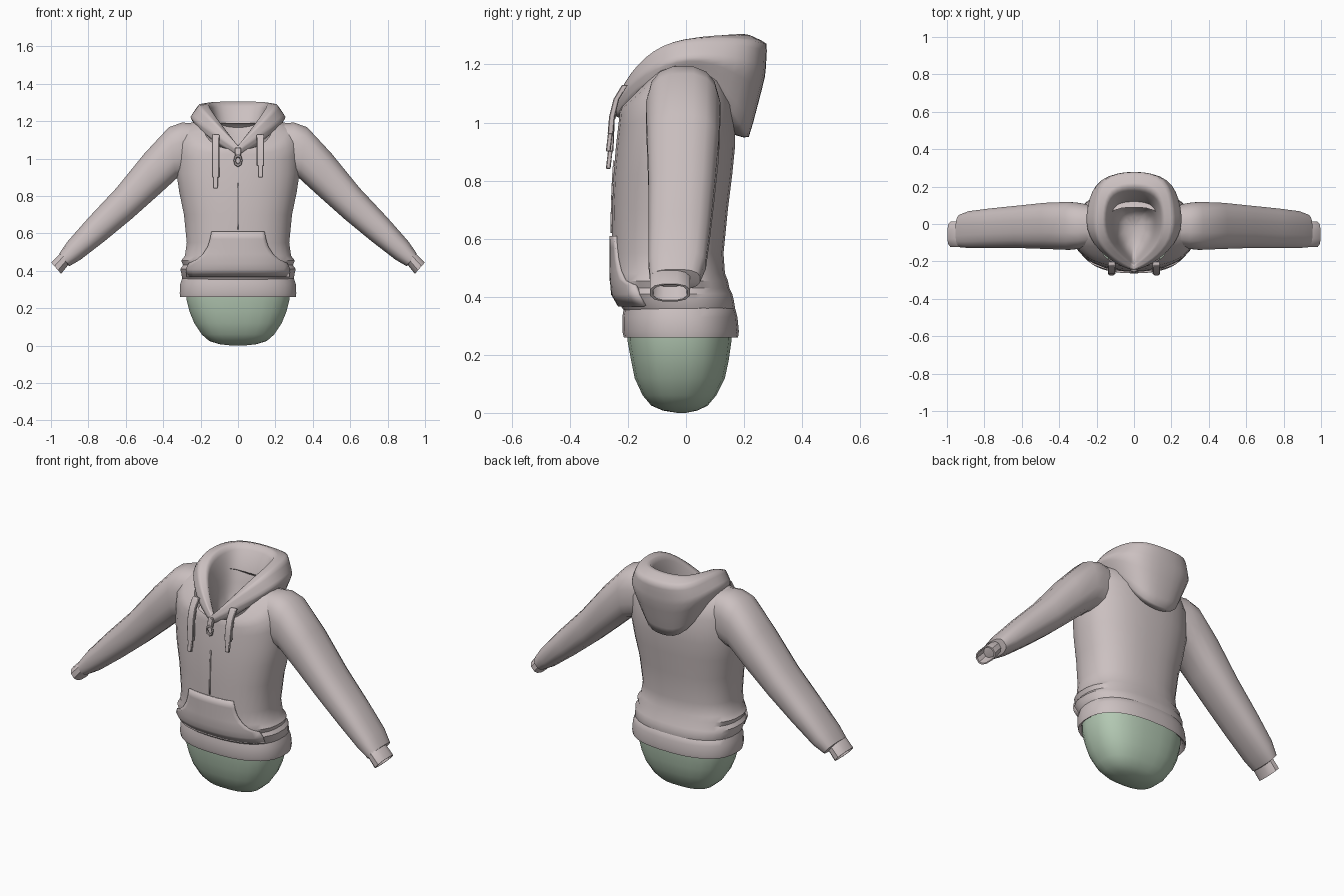
import bpy, bmesh, math
from mathutils import Vector

if "Cube" in bpy.data.objects:
    bpy.data.objects.remove(bpy.data.objects["Cube"])

U = 0.01  # all sizes below are in hundredths


def material(name, colour):
    m = bpy.data.materials.new(name)
    m.use_nodes = True
    m.diffuse_color = colour
    m.node_tree.nodes["Principled BSDF"].inputs["Base Color"].default_value = colour
    return m


FABRIC = material("warm grey fabric", (0.60, 0.53, 0.53, 1))
GREEN = material("soft green", (0.45, 0.58, 0.45, 1))


def finish(name, bm, mat=FABRIC, angle=40):
    bmesh.ops.recalc_face_normals(bm, faces=bm.faces)
    mesh = bpy.data.meshes.new(name)
    bm.to_mesh(mesh)
    bm.free()
    mesh.materials.append(mat)
    obj = bpy.data.objects.new(name, mesh)
    bpy.context.collection.objects.link(obj)
    bpy.ops.object.select_all(action='DESELECT')
    obj.select_set(True)
    bpy.context.view_layer.objects.active = obj
    bpy.ops.object.shade_smooth_by_angle(angle=math.radians(angle))
    return obj


def bridge(rings, closed=True, cap_start=False, cap_end=False):
    """Join rows of points with quads."""
    bm = bmesh.new()
    rows = [[bm.verts.new(Vector(p) * U) for p in ring] for ring in rings]
    n = len(rows[0])
    for a, b in zip(rows, rows[1:]):
        for i in range(n if closed else n - 1):
            j = (i + 1) % n
            bm.faces.new((a[i], a[j], b[j], b[i]))
    if cap_start:
        bm.faces.new(rows[0])
    if cap_end:
        bm.faces.new(rows[-1])
    return bm, rows


def section(count, power):
    """Rounded-square section as unit (u, v) pairs."""
    def soft(c):
        return math.copysign(abs(c) ** (2 / power), c)
    steps = [math.tau * (i + 0.5) / count for i in range(count)]
    return [(soft(math.cos(t)), soft(math.sin(t))) for t in steps]


def body_ring(z, half, front, back, z_front=None, z_back=None, count=32, power=2.4):
    """Horizontal ring whose front and back may dip from height z."""
    mid, depth = (front + back) / 2, (back - front) / 2
    ring = []
    for u, v in section(count, power):
        end = z_front if v < 0 else z_back
        ring.append((u * half, mid + v * depth,
                     z if end is None else z + (end - z) * abs(v)))
    return ring


# Torso: height, half width, front, back
TORSO = [(33, 28, -20, 16), (36, 30, -22, 17), (39, 30.5, -24, 16.5), (41, 31, -25, 16),
         (43, 29.5, -25, 15), (45.5, 30.5, -25.5, 14.5), (48, 28.5, -25.5, 13.5),
         (55, 27.5, -25.5, 13), (70, 29, -25.5, 14.5), (82, 31.5, -25, 16),
         (92, 33, -24.2, 17)]
shoulders = [(106, 33, -23.5, 17, 98, 106), (115, 32, -23, 14, 102, 114),
             (119, 27, -22.8, 11, 104, 118), (120.5, 19, -22.5, 9, 105, 119)]
bm, _ = bridge([body_ring(*r) for r in TORSO + shoulders])
finish("torso", bm)

# Waistband with a turned-in lower lip
BAND = [(30, 28, -20, 16), (27, 29.5, -20.5, 17), (26, 31, -21.5, 18),
        (28, 31.3, -22, 18.3), (33, 31, -22, 17.8), (36, 30, -21.5, 17), (37, 28, -20, 16)]
bm, _ = bridge([body_ring(*r) for r in BAND])
finish("waistband", bm)

# Lower body
LOWER = [(31, 28, -20.5, 16), (25, 27.8, -20.3, 15.8), (18, 26, -19, 14.8),
         (12, 23.5, -17.8, 13.5), (6, 19.5, -15, 10.5), (2.5, 15.5, -12, 7.5),
         (0.8, 10, -8, 4), (0, 3, -3, 0)]
bm, _ = bridge([body_ring(*r, count=24, power=2.6) for r in LOWER],
               cap_start=True, cap_end=True)
finish("lower_body", bm, GREEN)


def front_y(x, z):
    """Depth of the torso's front surface."""
    for a, b in zip(TORSO, TORSO[1:]):
        if a[0] <= z <= b[0]:
            t = (z - a[0]) / (b[0] - a[0])
            _, half, front, back = [p + (q - p) * t for p, q in zip(a, b)]
            bulge = max(0, 1 - abs(x / half) ** 2.4) ** (1 / 2.4)
            return (front + back) / 2 - (back - front) / 2 * bulge
    return TORSO[-1][2]


def front_panel(name, rows, columns, thickness):
    """Cloth panel lying on the front; rows hold height and half width."""
    grid = []
    for z, half in rows:
        xs = [half * (2 * i / columns - 1) for i in range(columns + 1)]
        grid.append([(x, front_y(x, z) - 0.2, z) for x in xs])
    bm, _ = bridge(grid, closed=False)
    obj = finish(name, bm)
    mod = obj.modifiers.new("thickness", 'SOLIDIFY')
    mod.thickness, mod.offset = thickness * U, 0


front_panel("front_pocket", [(37, 27), (41, 27.5), (44, 26), (46, 22), (49, 18.5),
                             (53, 16), (57, 14.8), (61, 14)], 16, 1.3)
front_panel("front_seam", [(z, 0.25) for z in range(62, 92, 5)], 2, 0.5)


def limb_ring(top, bottom, front, back, side, count=16, scale=1.0):
    """Ring across a sleeve between its upper and lower edge points."""
    a, b = Vector((top[0], 0, top[1])), Vector((bottom[0], 0, bottom[1]))
    centre = (a + b) / 2 + Vector((0, (front + back) / 2, 0))
    ring = []
    for u, v in section(count, 2.6):
        p = centre + ((a - b) / 2 * u + Vector((0, (back - front) / 2 * v, 0))) * scale
        ring.append((p.x * side, p.y, p.z))
    return ring


SLEEVE = [((22, 119), (22, 92), -12, 10), ((30, 119.5), (29, 90), -13.5, 11.5),
          ((37, 117), (33, 89), -14, 12), ((50, 103), (44, 79), -13.5, 11.5),
          ((65, 84.5), (57, 67.5), -13, 10), ((80, 68.5), (71, 56), -13, 8.5),
          ((91, 56), (84, 46), -13, 7), ((95.5, 49.5), (90, 42.5), -12.5, 5),
          ((95, 48.5), (91, 43), -11.5, 1)]
CUFF = [((93, 50), (89, 45), -12, 1), ((95, 49.5), (90, 44), -12.5, 1.5),
        ((99.9, 44.5), (94.5, 38.3), -12.5, 1.5)]

for side, label in ((1, "left"), (-1, "right")):
    bm, _ = bridge([limb_ring(*r, side) for r in SLEEVE], cap_end=True)
    finish(label + "_sleeve", bm)
    # Cuff with a hollow end
    rings = [limb_ring(*r, side, 12) for r in CUFF]
    rings += [limb_ring(*CUFF[2], side, 12, 0.85), limb_ring(*CUFF[1], side, 12, 0.8)]
    bm, _ = bridge(rings, cap_end=True)
    finish(label + "_cuff", bm)

# Hood: half loops from front centre to back centre, outside to inside
HOOD = [[(0, -21, 101), (10, -18, 106), (19, -8, 115), (20, 6, 117), (13, 14, 99), (0, 15, 95)],
        [(0, -24, 102), (12, -20, 109), (23, -9, 117), (24, 6, 120), (13, 21, 95), (0, 22, 94)],
        [(0, -25, 104), (12, -21, 113), (26, -7, 122), (26, 9, 123), (20, 26, 118), (0, 28, 115)],
        [(0, -24.5, 107), (10, -20, 117), (21, -9, 128), (21, 8, 130), (18, 26, 128), (0, 29, 127)],
        [(0, -22, 107), (7, -17, 116), (15, -8, 127), (16, 6, 130), (13, 18, 131), (0, 21, 131)],
        [(0, -21, 103), (6, -15, 108), (12, -6, 116), (12, 5, 118), (8, 10, 118), (0, 11, 118)]]
HOOD.append([(x * 0.8, y * 0.8, 95) for x, y, z in HOOD[-1]])
loops = [half + [(-x, y, z) for x, y, z in half[-2:0:-1]] for half in HOOD]
bm, rows = bridge(loops, cap_end=True)
crease = bm.edges.layers.float.new("crease_edge")
for a, b in zip(rows, rows[1:]):
    bm.edges.get((a[0], b[0]))[crease] = 1.0       # sharp neckline point
for row in rows[1:5]:
    for i in range(len(row)):
        bm.edges.get((row[i], row[i - 1]))[crease] = 0.5
hood = finish("hood", bm, angle=180)
hood.modifiers.new("rounding", 'SUBSURF').levels = 2
hood.modifiers["rounding"].render_levels = 2


def strip(name, x, path, width, thick):
    """Flat cord following (y, z) points."""
    w, t = width / 2, thick / 2
    rings = [[(x - w, y - t, z), (x + w, y - t, z), (x + w, y + t, z), (x - w, y + t, z)]
             for y, z in path]
    bm, _ = bridge(rings, cap_start=True, cap_end=True)
    obj = finish(name, bm)
    mod = obj.modifiers.new("soft edges", 'BEVEL')
    mod.width, mod.segments = 0.3 * U, 1


# Drawstrings and their end tips
for x, end, label in ((12, 96, "left"), (-12, 90, "right")):
    strip(label + "_drawstring", x, [(-21, 113), (-24, 108), (-25.5, 102), (-26, end)], 4, 2)
    strip(label + "_drawstring_tip", x, [(-26, end + 1), (-26.8, end - 6)], 2.6, 1.6)

# Zip slider and pull ring
strip("zip_slider", 0, [(-24.5, 106), (-25.3, 101)], 3, 2)
bpy.ops.mesh.primitive_torus_add(major_segments=8, minor_segments=6, major_radius=2 * U,
                                 minor_radius=0.7 * U, location=(0, -25.8 * U, 99 * U),
                                 rotation=(math.pi / 2, 0, 0))
pull = bpy.context.object
pull.name = "zip_pull"
pull.scale = (0.9, 1.3, 1)
pull.data.materials.append(FABRIC)
